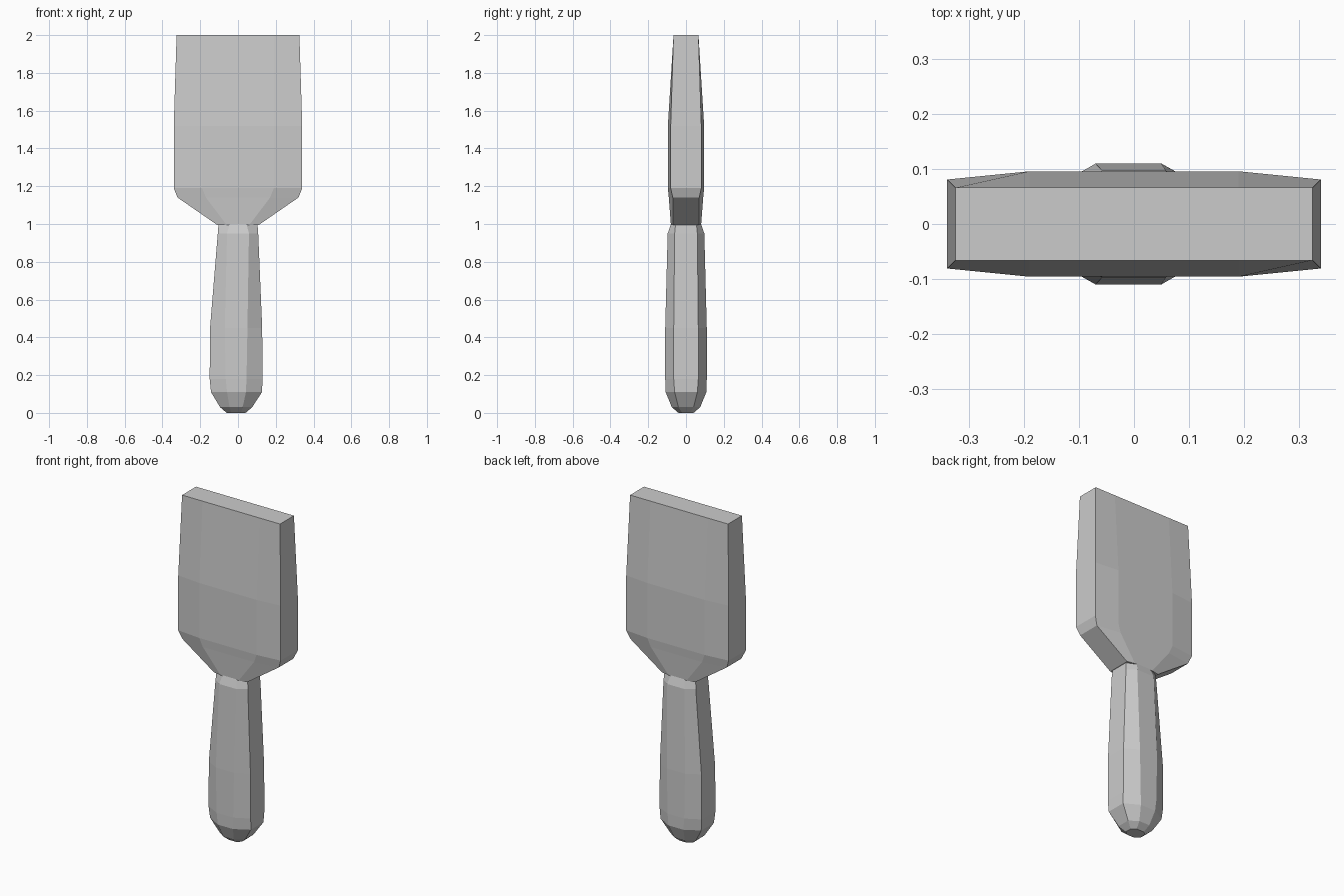
import bpy
import bmesh

cube = bpy.data.objects.get("Cube")
if cube:
    bpy.data.objects.remove(cube, do_unlink=True)

grey = bpy.data.materials.new("plain_grey")
grey.use_nodes = True
colour = (0.6, 0.6, 0.6, 1)
grey.diffuse_color = colour
grey.node_tree.nodes["Principled BSDF"].inputs["Base Color"].default_value = colour


def loft(name, rows):
    """Skin eight-sided sections: z, x centre, half width, flat half width,
    half depth at the sides, half depth at the middle."""
    bm = bmesh.new()
    rings = []
    for z, cx, w, flat, side, mid in rows:
        quarter = [(w, side), (flat, mid)]
        half = quarter + [(-x, y) for x, y in reversed(quarter)]
        outline = half + [(-x, -y) for x, y in half]
        rings.append([bm.verts.new((cx + x, y, z)) for x, y in outline])
    for low, high in zip(rings, rings[1:]):
        for i in range(len(low)):
            j = (i + 1) % len(low)
            bm.faces.new((low[i], low[j], high[j], high[i]))
    bm.faces.new(rings[0][::-1])
    bm.faces.new(rings[-1])
    bmesh.ops.recalc_face_normals(bm, faces=bm.faces[:])
    mesh = bpy.data.meshes.new(name)
    bm.to_mesh(mesh)
    bm.free()
    mesh.materials.append(grey)
    obj = bpy.data.objects.new(name, mesh)
    bpy.context.collection.objects.link(obj)
    return obj


# Broad blade, thickest in the middle, tapering to a flat tip
loft("blade", [
    (0.995, 0, 0.11, 0.06, 0.07, 0.08),
    (1.14, 0, 0.32, 0.17, 0.07, 0.091),
    (1.19, 0, 0.34, 0.19, 0.081, 0.096),
    (1.52, 0, 0.34, 0.19, 0.081, 0.096),
    (2.0, 0, 0.325, 0.19, 0.066, 0.066),
])

# Faceted grip, slightly offset towards its rounded butt
loft("handle", [
    (0.0, -0.01, 0.05, 0.025, 0.02, 0.04),
    (0.03, -0.01, 0.085, 0.035, 0.04, 0.075),
    (0.11, -0.008, 0.135, 0.05, 0.06, 0.108),
    (0.18, -0.01, 0.14, 0.055, 0.065, 0.11),
    (0.45, -0.01, 0.138, 0.06, 0.065, 0.11),
    (0.95, 0, 0.107, 0.058, 0.06, 0.097),
    (1.0, 0, 0.103, 0.045, 0.055, 0.08),
])
